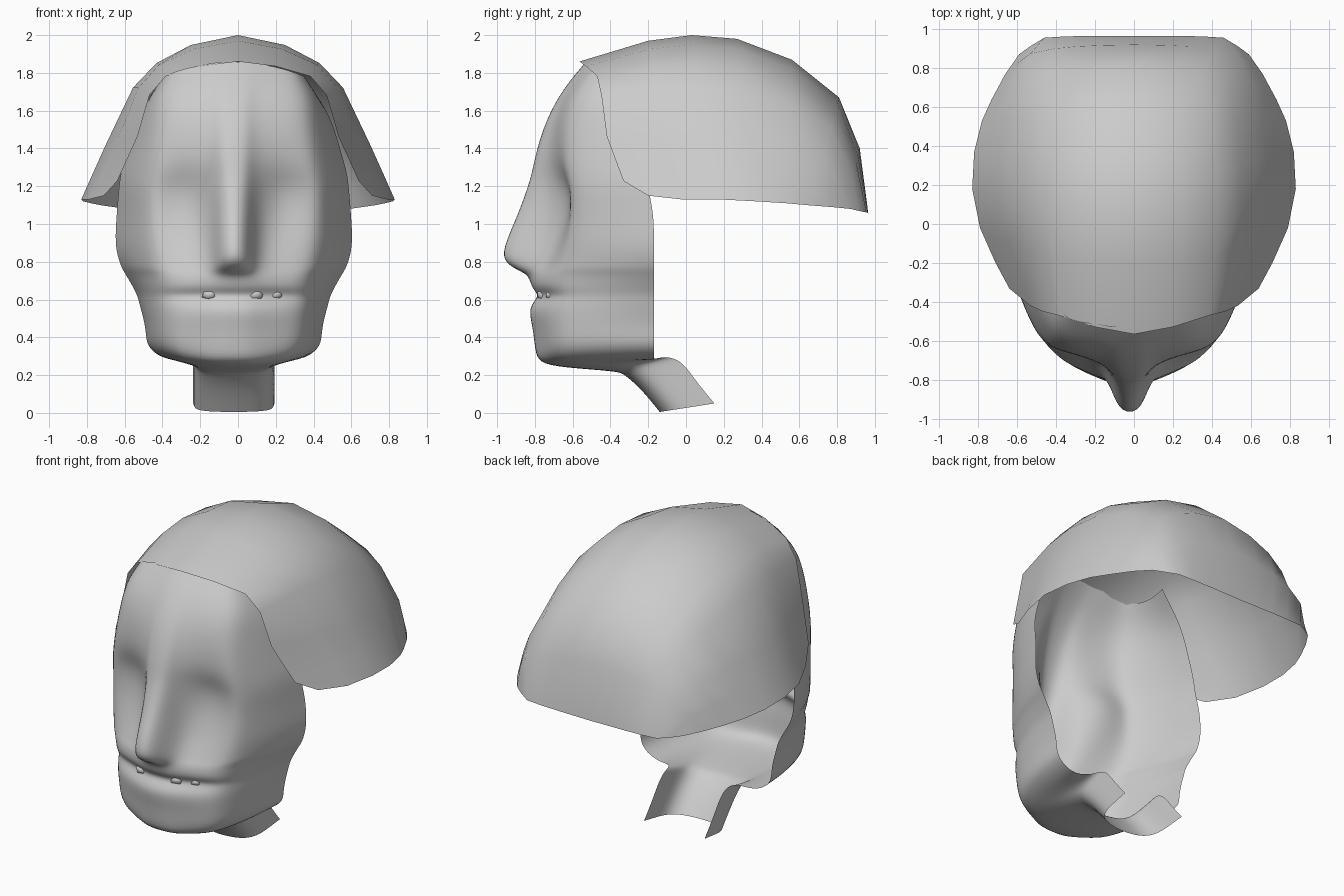
import bpy, bmesh
from mathutils import Vector

if "Cube" in bpy.data.objects:
    bpy.data.objects.remove(bpy.data.objects["Cube"], do_unlink=True)

GREY = (0.6, 0.6, 0.6, 1)
clay = bpy.data.materials.new("clay_grey")
clay.use_nodes = True
clay.diffuse_color = GREY
clay.node_tree.nodes["Principled BSDF"].inputs["Base Color"].default_value = GREY


def sheet(name, half_rows, shift, outward, levels):
    """Skin a grid of half rows, mirrored across x and facing the outward direction."""
    bm = bmesh.new()
    grid = []
    for row in half_rows:
        full = [(-x, y, z) for x, y, z in reversed(row[1:])] + list(row)
        grid.append([bm.verts.new((x + shift, y, z)) for x, y, z in full])
    for a, b in zip(grid, grid[1:]):
        for i in range(len(a) - 1):
            bm.faces.new((a[i], a[i + 1], b[i + 1], b[i]))
    bm.normal_update()
    facing = sum((f.normal * f.calc_area() for f in bm.faces), Vector())
    if facing.dot(Vector(outward)) < 0:
        bmesh.ops.reverse_faces(bm, faces=bm.faces)
    finish(name, bm, levels)


def finish(name, bm, levels=0):
    mesh = bpy.data.meshes.new(name)
    bm.to_mesh(mesh)
    bm.free()
    mesh.materials.append(clay)
    mesh.shade_smooth()
    obj = bpy.data.objects.new(name, mesh)
    bpy.context.collection.objects.link(obj)
    if levels:
        mod = obj.modifiers.new("smooth", "SUBSURF")
        mod.levels = mod.render_levels = levels
        mod.boundary_smooth = "PRESERVE_CORNERS"


# Face: height, y of midline, y beside nose, y under eye, cheek corner x, y, half width
FACE = [
    (1.86, -.53, -.52, -.50, .36, -.44, .36),
    (1.72, -.65, -.63, -.61, .42, -.50, .45),
    (1.55, -.745, -.70, -.67, .43, -.55, .52),
    (1.37, -.80, -.73, -.68, .45, -.58, .57),
    (1.27, -.82, -.715, -.65, .46, -.59, .60),
    (1.18, -.85, -.70, -.605, .47, -.59, .61),
    (1.05, -.90, -.69, -.61, .47, -.58, .62),
    (.90, -.97, -.71, -.66, .47, -.58, .63),
    (.81, -.985, -.75, -.70, .46, -.58, .61),
    (.76, -.91, -.78, -.72, .45, -.59, .59),
    (.73, -.83, -.80, -.74, .43, -.60, .57),
    (.66, -.82, -.80, -.75, .42, -.60, .53),
    (.62, -.77, -.75, -.70, .41, -.59, .51),
    (.56, -.84, -.82, -.76, .41, -.60, .495),
    (.45, -.81, -.79, -.74, .40, -.60, .465),
    (.33, -.80, -.78, -.73, .39, -.60, .465),
    (.265, -.78, -.76, -.70, .35, -.57, .42),
    (.24, -.66, -.65, -.61, .28, -.49, .33),
]


def face_row(z, nose, beside, eye, cx, cy, w):
    back = -.17 - .03 * (z > 1.1)
    plan = [(0, nose), (.07, .85 * nose + .15 * beside), (.125, beside),
            (min(.26, .7 * cx), eye), (.86 * cx, .5 * (eye + cy) - .02), (cx, cy),
            (.5 * (cx + w) + .02, .5 * (cy + back)), (w, back)]
    # The jaw line rises and the hairline drops toward the sides
    bend = .27 * max(0, .45 - z) - .4 * max(0, z - 1.6)
    return [(x, y, z + bend * (x / .43) ** 2) for x, y in plan]


# Neck: an open trough continuing the jaw, front line (y, z) to back edge (y, z)
NECK = [((-.36, .22), (-.14, .30)), ((-.33, .205), (-.03, .29)),
        ((-.24, .13), (.05, .17)), ((-.14, .005), (.15, .05))]
TROUGH = [(0, 0), (.05, .01), (.1, .04), (.15, .1), (.19, .25), (.205, .45), (.21, .7), (.215, 1)]

rows = [face_row(*r) for r in FACE]
for (fy, fz), (by, bz) in NECK:
    rows.append([(x, fy + (by - fy) * t, fz + (bz - fz) * t) for x, t in TROUGH])
sheet("face_and_neck", rows, -.022, (0, -1, 0), 2)

# Hair cap: arches from the crown line (y, z) down to the side rim (x, y, z), front to back
CROWN = [(-.565, 1.86), (-.2, 1.97), (.03, 2), (.27, 1.98),
         (.56, 1.87), (.81, 1.67), (.92, 1.4), (.965, 1.055)]
SIDE = [(.71, -.2, 1.15), (.79, -.02, 1.13), (.83, .18, 1.13), (.82, .37, 1.12),
        (.78, .53, 1.11), (.73, .64, 1.1), (.66, .77, 1.09), (.59, .87, 1.08)]
# Arch shapes as fractions of (width, depth, drop)
BROW_ARCH = [(0, 0, 0), (.28, .1, .035), (.54, .26, .11), (.66, .32, .25),
             (.75, .4, .56), (.9, .64, .89), (1, 1, 1)]
MIDDLE_ARCH = [(0, 0, 0), (.3, .05, .06), (.52, .15, .17), (.67, .3, .32),
               (.84, .6, .66), (.93, .8, .85), (1, 1, 1)]
NAPE_ARCH = [(0, 0, 0), (.2, 0, .05), (.4, 0, .1), (.6, .03, .15),
             (.78, .1, .25), (.9, .55, .6), (1, 1, 1)]
BLEND = [(BROW_ARCH, 1), (BROW_ARCH, .35), (BROW_ARCH, 0), (NAPE_ARCH, 0),
         (NAPE_ARCH, .05), (NAPE_ARCH, .25), (NAPE_ARCH, .6), (NAPE_ARCH, 1)]

arches = []
for (cy, cz), (sx, sy, sz), (end, mix) in zip(CROWN, SIDE, BLEND):
    arch = []
    for mid_point, end_point in zip(MIDDLE_ARCH, end):
        wide, deep, drop = Vector(mid_point).lerp(Vector(end_point), mix)
        arch.append((sx * wide, cy + (sy - cy) * deep, cz + (sz - cz) * drop))
    arches.append(arch)
sheet("hair_cap", arches, 0, (0, 0, 1), 0)

# Three loose teeth in the mouth line
for label, x, y, r in (("right", -.15, -.755, .046), ("middle", .09, -.75, .052),
                       ("left", .2, -.715, .04)):
    bm = bmesh.new()
    bmesh.ops.create_icosphere(bm, subdivisions=1, radius=r)
    bmesh.ops.scale(bm, verts=bm.verts, vec=(1, .8, .65))
    bmesh.ops.translate(bm, verts=bm.verts, vec=(x, y, .625))
    finish(label + "_tooth", bm)
